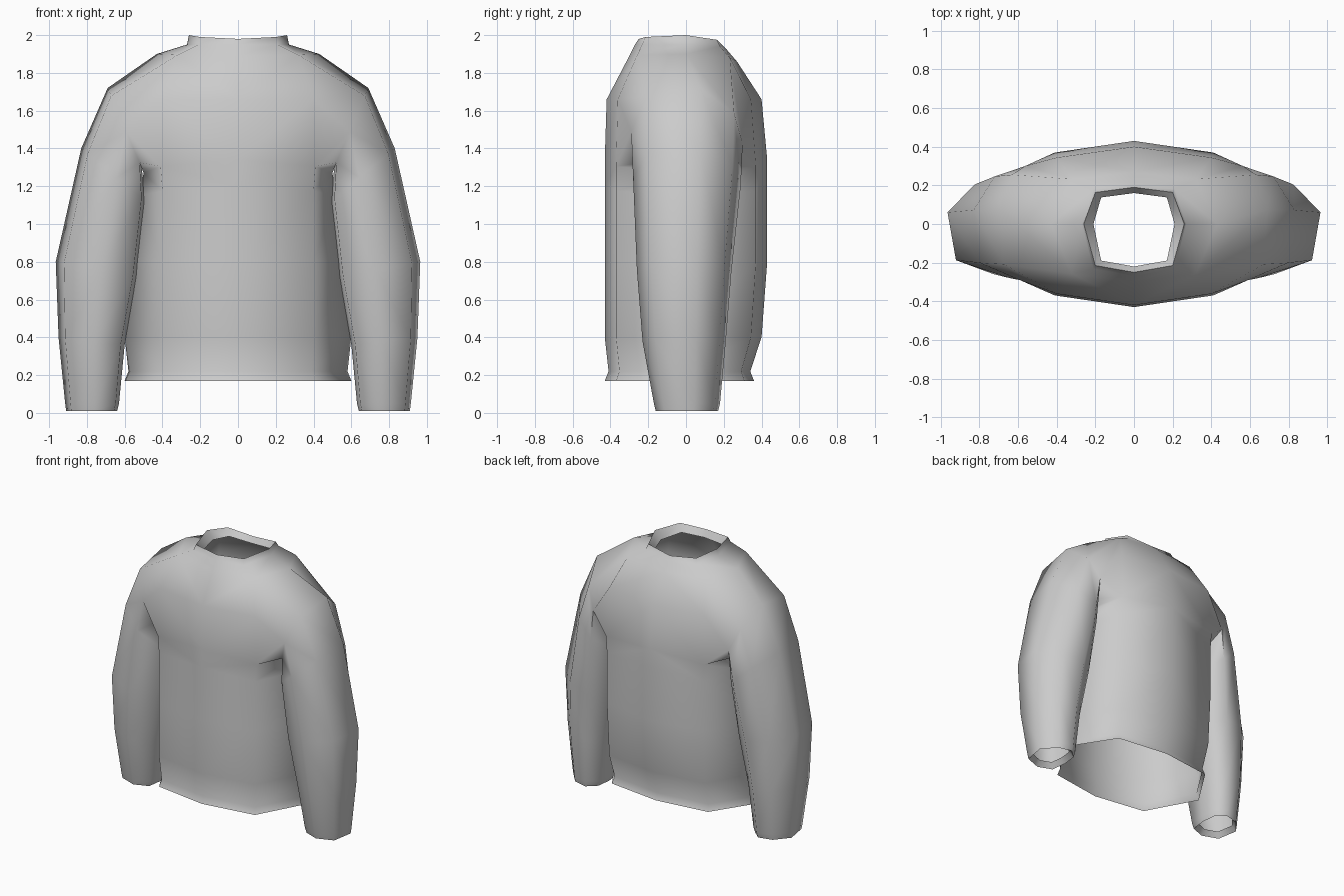
import bpy, bmesh, math

cube = bpy.data.objects.get("Cube")
if cube:
    bpy.data.objects.remove(cube, do_unlink=True)

# Cloth colour
cloth = bpy.data.materials.new("grey cloth")
cloth.use_nodes = True
grey = (0.6, 0.6, 0.6, 1)
cloth.diffuse_color = grey
cloth.node_tree.nodes["Principled BSDF"].inputs["Base Color"].default_value = grey

# Half torso, hem to collar lining:
# front y, front z, corner x, side x, side z, back y, back z
TORSO = [
    (-.43, .17, .40, .60, .17, .36, .17),
    (-.41, .22, .39, .58, .22, .34, .22),
    (-.43, .40, .40, .60, .40, .40, .40),
    (-.43, .80, .40, .57, .80, .43, .80),
    (-.43, 1.2, .40, .52, 1.15, .43, 1.2),
    (-.43, 1.34, .41, .50, 1.27, .43, 1.34),
    (-.42, 1.66, .40, 0, 1.66, .40, 1.66),
    (-.30, 1.89, .32, .43, 1.90, .27, 1.86),
    (-.27, 1.95, .21, .27, 1.95, .21, 1.93),
    (-.25, 1.98, .20, .26, 2.0, .19, 1.95),
    (-.22, 1.93, .17, .21, 1.94, .16, 1.91),
]
ARMPIT, CHEST, SHOULDER = 5, 6, 7

# Sleeve rings, shoulder to cuff lining:
# outer x, outer z, inner x, inner z, front y, back y
SLEEVE = [
    (.69, 1.72, .51, 1.30, -.29, .30),
    (.83, 1.40, .49, 1.12, -.28, .29),
    (.965, .80, .53, .72, -.26, .24),
    (.95, .40, .60, .36, -.23, .21),
    (.915, .05, .63, .05, -.17, .18),
    (.91, .01, .64, .01, -.16, .17),
    (.88, .05, .67, .05, -.13, .14),
]
# Sleeve cross-section: across (inner to outer), depth (front to back)
SECTION = [(0, 0), (.06, -.75), (.45, -1), (.9, -.72),
           (1, .25), (.68, .85), (.3, 1), (.05, .65)]


def torso_ring(bm, row):
    yf, zf, xc, xs, zs, yb, zb = row
    points = [(0, yf, zf), (xc, yf * .86, (zf + zs) / 2), (xs, 0, zs),
              (xc, yb * .86, (zb + zs) / 2), (0, yb, zb)]
    return [bm.verts.new(p) for p in points]


def sleeve_ring(bm, row):
    xo, zo, xi, zi, yf, yb = row
    return [bm.verts.new((xi + (xo - xi) * t,
                          d * (yb if d > 0 else -yf),
                          zi + (zo - zi) * t)) for t, d in SECTION]


def bridge(bm, a, b, closed):
    n = len(a)
    for i in range(n if closed else n - 1):
        j = (i + 1) % n
        bm.faces.new((a[i], a[j], b[j], b[i]))


bm = bmesh.new()

# Torso and collar, leaving an armhole between armpit and shoulder
rings = [torso_ring(bm, row) for row in TORSO]
for k, (low, high) in enumerate(zip(rings, rings[1:])):
    if ARMPIT <= k < SHOULDER:
        bridge(bm, low[:2], high[:2], False)
        bridge(bm, low[3:], high[3:], False)
    else:
        bridge(bm, low, high, False)

# Sleeve growing out of the armhole
pit, chest, top = rings[ARMPIT], rings[CHEST], rings[SHOULDER]
previous = [pit[2], pit[1], chest[1], top[1], top[2], top[3], chest[3], pit[3]]
bm.verts.remove(chest[2])
for row in SLEEVE:
    ring = sleeve_ring(bm, row)
    bridge(bm, previous, ring, True)
    previous = ring

# Mirror the half across the centre line
half = list(bm.verts) + list(bm.edges) + list(bm.faces)
bmesh.ops.mirror(bm, geom=half, axis='X', merge_dist=.001)
bmesh.ops.remove_doubles(bm, verts=list(bm.verts), dist=.001)
bmesh.ops.recalc_face_normals(bm, faces=list(bm.faces))

mesh = bpy.data.meshes.new("sweater")
bm.to_mesh(mesh)
bm.free()
mesh.materials.append(cloth)
sweater = bpy.data.objects.new("sweater", mesh)
bpy.context.collection.objects.link(sweater)

bpy.ops.object.select_all(action='DESELECT')
sweater.select_set(True)
bpy.context.view_layer.objects.active = sweater
bpy.ops.object.shade_smooth_by_angle(angle=math.radians(75))
